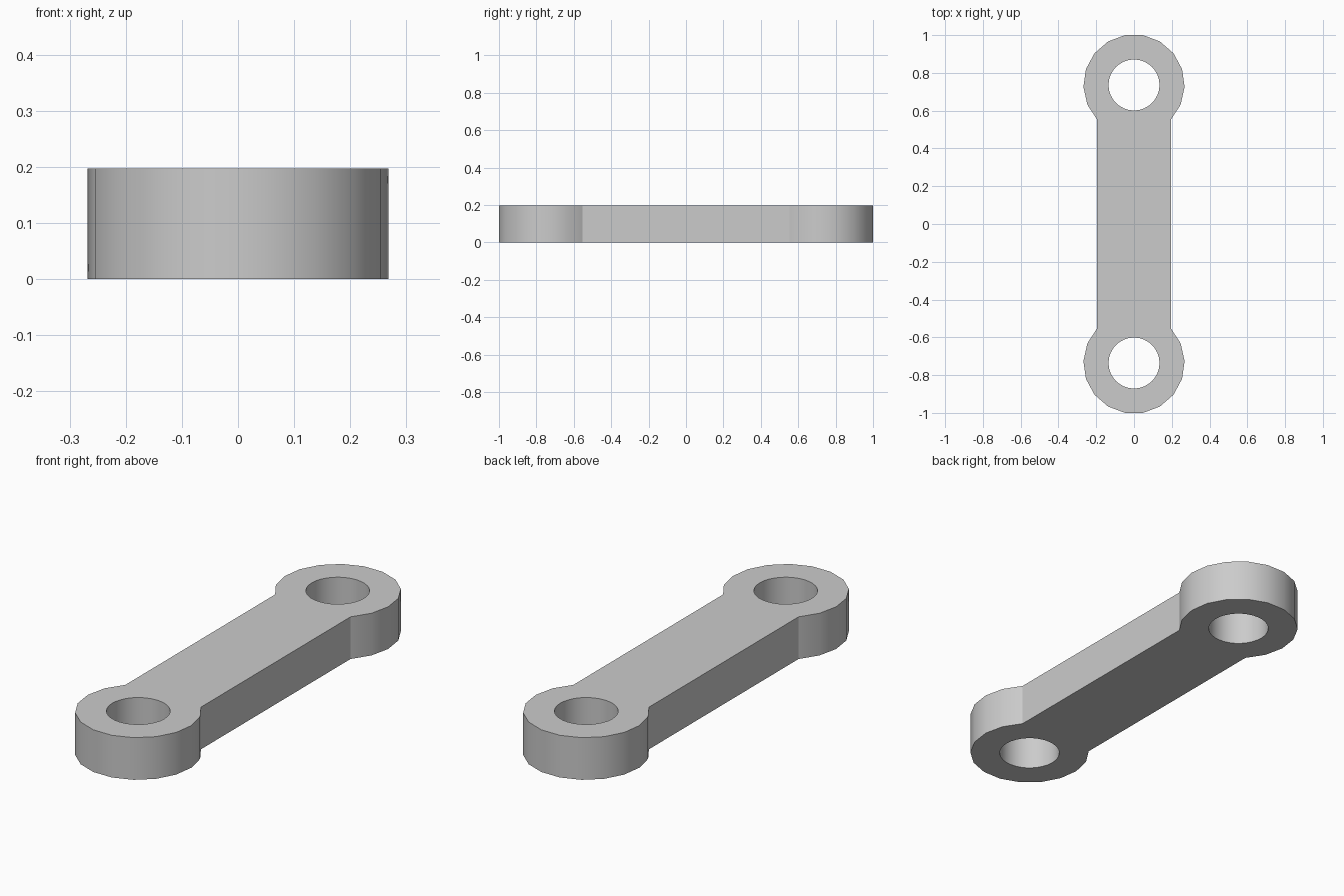
import bpy, bmesh
from math import sin, cos, radians, tau
from mathutils import Vector

if "Cube" in bpy.data.objects:
    bpy.data.objects.remove(bpy.data.objects["Cube"])

EYE_Y, EYE_R, HOLE_R = 0.736, 0.268, 0.135
THICKNESS = 0.197
ARC_START, ARC_STEPS = radians(-43.3), 13
HOLE_SIDES = 32

grey = bpy.data.materials.new("mid grey")
grey.use_nodes = True
grey.diffuse_color = (0.6, 0.6, 0.6, 1)
grey.node_tree.nodes["Principled BSDF"].inputs["Base Color"].default_value = (0.6, 0.6, 0.6, 1)


def arc(radius, start, sweep, steps):
    return [Vector((radius * cos(start + sweep * i / steps),
                    radius * sin(start + sweep * i / steps), 0)) for i in range(steps + 1)]


def add_loop(bm, points):
    verts = [bm.verts.new(p) for p in points]
    return [bm.edges.new((a, b)) for a, b in zip(verts, verts[1:] + verts[:1])]


# Outline: a rounded eye at each end, joined by the straight bar sides
shift = Vector((0, EYE_Y, 0))
back_eye = [p + shift for p in arc(EYE_R, ARC_START, tau / 2 - 2 * ARC_START, ARC_STEPS)]
front_eye = [-p for p in back_eye]

bm = bmesh.new()
edges = add_loop(bm, back_eye + front_eye)

# Pin holes
for side in (-1, 1):
    edges += add_loop(bm, [p + shift * side for p in arc(HOLE_R, 0, tau, HOLE_SIDES)[:-1]])

# Fill the plate around the holes and extrude it to thickness
bmesh.ops.triangle_fill(bm, use_beauty=True, edges=edges, normal=(0, 0, 1))
top = bmesh.ops.extrude_face_region(bm, geom=bm.faces[:], use_keep_orig=True)["geom"]
bmesh.ops.translate(bm, vec=(0, 0, THICKNESS),
                    verts=[g for g in top if isinstance(g, bmesh.types.BMVert)])
bmesh.ops.recalc_face_normals(bm, faces=bm.faces[:])

mesh = bpy.data.meshes.new("link_arm")
bm.to_mesh(mesh)
bm.free()
mesh.materials.append(grey)
link_arm = bpy.data.objects.new("link_arm", mesh)
bpy.context.collection.objects.link(link_arm)

# Smooth the rounded walls, keep the rims and bar corners sharp
bpy.ops.object.select_all(action="DESELECT")
link_arm.select_set(True)
bpy.context.view_layer.objects.active = link_arm
bpy.ops.object.shade_smooth_by_angle(angle=radians(30))
